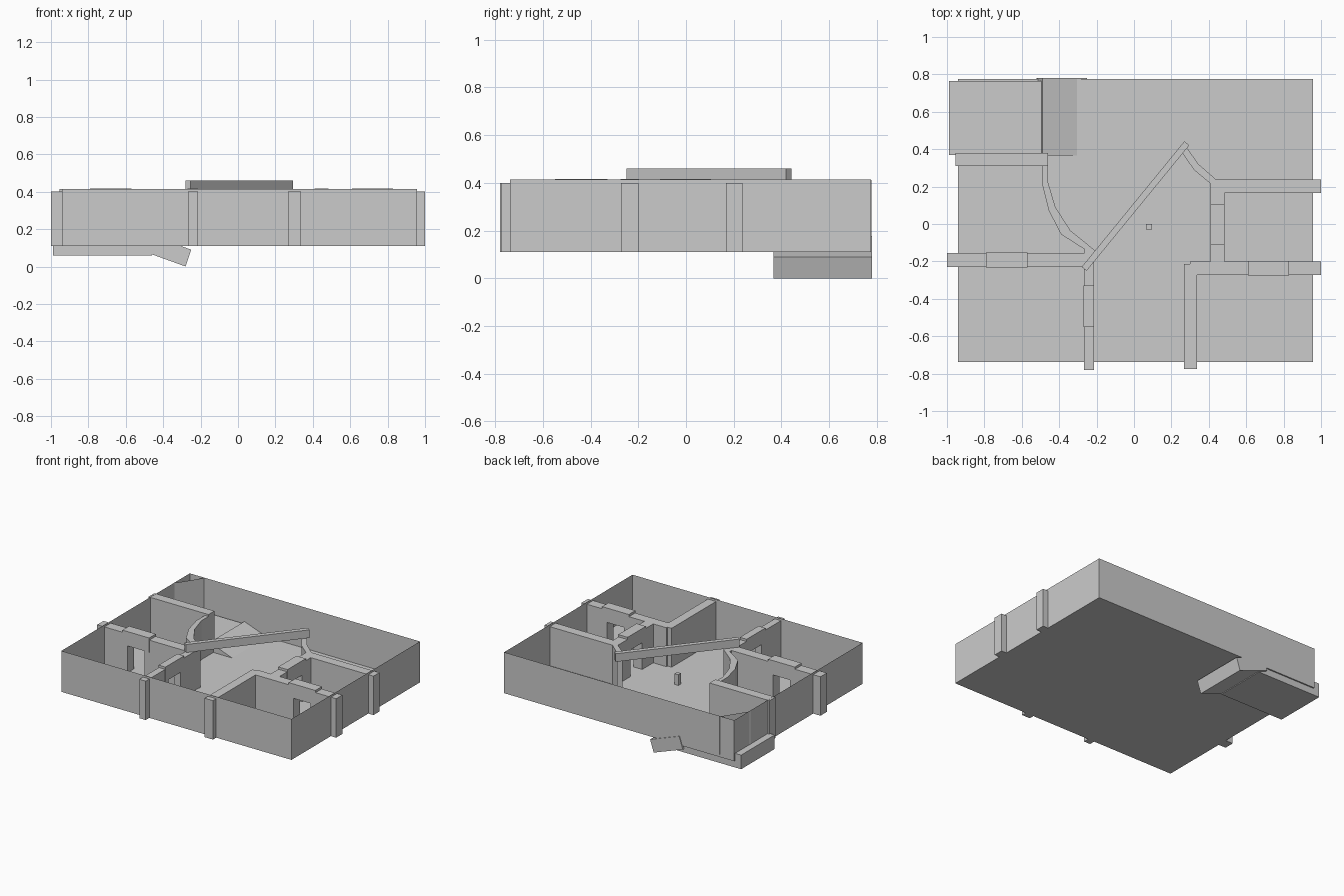
import bpy, bmesh

if "Cube" in bpy.data.objects:
    bpy.data.objects.remove(bpy.data.objects["Cube"])

Z0, Z1 = 0.11, 0.40      # floor level and inner wall top
DOOR_TOP = 0.31


def finish(name, bm):
    bmesh.ops.recalc_face_normals(bm, faces=bm.faces[:])
    mesh = bpy.data.meshes.new(name)
    bm.to_mesh(mesh)
    bm.free()
    ob = bpy.data.objects.new(name, mesh)
    bpy.context.collection.objects.link(ob)
    return ob


def extrude(name, points, offset):
    """Extrude a flat 3D outline along an offset vector."""
    bm = bmesh.new()
    face = bm.faces.new([bm.verts.new(p) for p in points])
    res = bmesh.ops.extrude_face_region(bm, geom=[face], use_keep_orig=True)
    verts = [g for g in res["geom"] if isinstance(g, bmesh.types.BMVert)]
    bmesh.ops.translate(bm, verts=verts, vec=offset)
    return finish(name, bm)


def prism(name, outline, z0=Z0, z1=Z1):
    return extrude(name, [(x, y, z0) for x, y in outline], (0, 0, z1 - z0))


def block(name, x0, x1, y0, y1, z0=Z0, z1=Z1):
    return prism(name, [(x0, y0), (x1, y0), (x1, y1), (x0, y1)], z0, z1)


def door_wall(name, axis, a0, a1, b0, b1, d0, d1, inset=0.04):
    """Wall running along an axis, with a doorway under a raised header."""
    def part(label, s, e, z0, z1, grow=0.0):
        span, thick = (s, e), (b0 - grow, b1 + grow)
        block(name + label, *(span + thick if axis == 'x' else thick + span), z0, z1)
    part("_start", a0, d0 + inset, Z0, Z1)
    part("_end", d1 - inset, a1, Z0, Z1)
    part("_door_header", d0, d1, DOOR_TOP, 0.417, 0.002)


# Thin open shell: floor and four outer walls
bm = bmesh.new()
X0, X1, Y0, Y1, TOP = -0.94, 0.957, -0.737, 0.775, 0.415
plan = [(X0, Y0), (X1, Y0), (X1, Y1), (X0, Y1)]
low = [bm.verts.new((x, y, Z0)) for x, y in plan]
high = [bm.verts.new((x, y, TOP)) for x, y in plan]
bm.faces.new(low)
for i in range(4):
    j = (i + 1) % 4
    bm.faces.new((low[i], low[j], high[j], high[i]))
finish("outer_shell", bm)

# Thin screen across the back left corner
bm = bmesh.new()
a, b = (-0.943, 0.59), (-0.82, 0.778)
bm.faces.new([bm.verts.new(p) for p in
              [(*a, 0.13), (*b, 0.13), (*b, 0.412), (*a, 0.412)]])
finish("corner_screen", bm)

# Raised platform and its tilted ramp
block("platform", -0.99, -0.46, 0.37, 0.765, 0.06, 0.165)
ramp = [(-0.28, 0.0), (-0.25, 0.09), (-0.49, 0.177), (-0.52, 0.087)]
extrude("ramp", [(x, 0.367, z) for x, z in ramp], (0, 0.413, 0))

# Left rooms
block("platform_wall", -0.955, -0.46, 0.31, 0.38, Z0, 0.414)
outer = [(-0.49, 0.32), (-0.49, 0.21), (-0.455, 0.07), (-0.39, -0.055), (-0.265, -0.135), (-0.265, -0.155)]
inner = [(-0.46, 0.32), (-0.46, 0.225), (-0.42, 0.09), (-0.34, -0.035), (-0.21, -0.14), (-0.215, -0.17)]
prism("curved_wall", outer + inner[::-1])
door_wall("left_wall", 'x', -1.0, -0.25, -0.23, -0.155, -0.79, -0.57)
door_wall("front_left_wall", 'y', -0.78, -0.16, -0.267, -0.215, -0.55, -0.33)

# Right rooms
block("front_right_wall", 0.268, 0.336, -0.775, -0.213)
door_wall("right_front_wall", 'x', 0.30, 1.0, -0.273, -0.2, 0.61, 0.83)
door_wall("right_inner_wall", 'y', -0.21, 0.22, 0.41, 0.483, -0.11, 0.105)
block("right_back_wall", 0.43, 1.0, 0.167, 0.237)
prism("angled_wall", [(0.255, 0.385), (0.32, 0.29), (0.41, 0.215), (0.41, 0.17),
                      (0.47, 0.17), (0.44, 0.237), (0.345, 0.32), (0.285, 0.405)])

# Diagonal overhead beam and small floor post
prism("diagonal_beam", [(-0.28, -0.23), (-0.253, -0.25), (0.295, 0.42), (0.27, 0.443)], 0.40, 0.46)
block("floor_post", 0.063, 0.095, -0.03, 0.0, Z0, 0.19)
